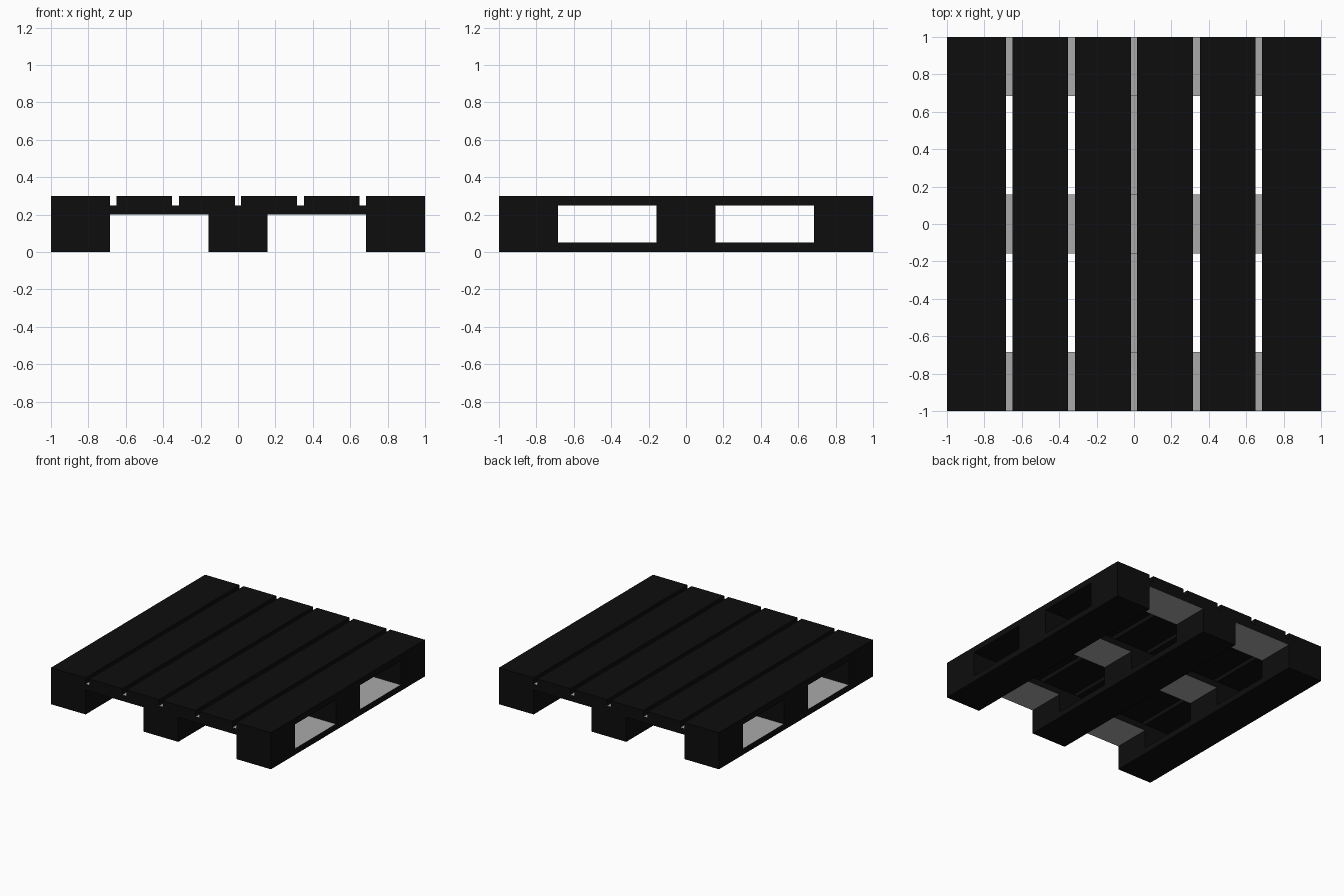
import bpy

if "Cube" in bpy.data.objects:
    bpy.data.objects.remove(bpy.data.objects["Cube"])


def material(name, value):
    mat = bpy.data.materials.new(name)
    mat.diffuse_color = (value, value, value, 1)
    mat.use_nodes = True
    mat.node_tree.nodes["Principled BSDF"].inputs["Base Color"].default_value = mat.diffuse_color
    return mat


black = material("dark_paint", 0.004)
grey = material("bare_grey", 0.4)


def box(name, x, y, z, grey_top=False, grey_bottom=False):
    """Box from (min, max) ranges, optionally with unpainted top or bottom."""
    bpy.ops.mesh.primitive_cube_add(size=1, location=[sum(r) / 2 for r in (x, y, z)])
    obj = bpy.context.object
    obj.name = name
    obj.scale = [r[1] - r[0] for r in (x, y, z)]
    bpy.ops.object.transform_apply(location=False, rotation=False, scale=True)
    obj.data.materials.append(black)
    obj.data.materials.append(grey)
    for face in obj.data.polygons:
        if (grey_top and face.normal.z > 0.9) or (grey_bottom and face.normal.z < -0.9):
            face.material_index = 1
    return obj


full = (-1, 1)
rows = [(-1, -0.685), (-0.157, 0.157), (0.685, 1)]

# Six deck boards running front to back
deck = [(-1, -0.685), (-0.65, -0.352), (-0.315, -0.017)]
deck += [(-b, -a) for a, b in reversed(deck)]
for i, x in enumerate(deck):
    box(f"deck_board_{i + 1}", x, full, (0.25, 0.3))

for i, r in enumerate(rows):
    # Cross boards under the deck, runners along the floor
    box(f"cross_board_{i + 1}", full, r, (0.2, 0.25), grey_top=True, grey_bottom=True)
    box(f"floor_runner_{i + 1}", r, full, (0, 0.05), grey_top=True)
    # Spacer blocks between runner and cross boards
    for j, y in enumerate(rows):
        box(f"spacer_block_{i + 1}_{j + 1}", r, y, (0.05, 0.2))
